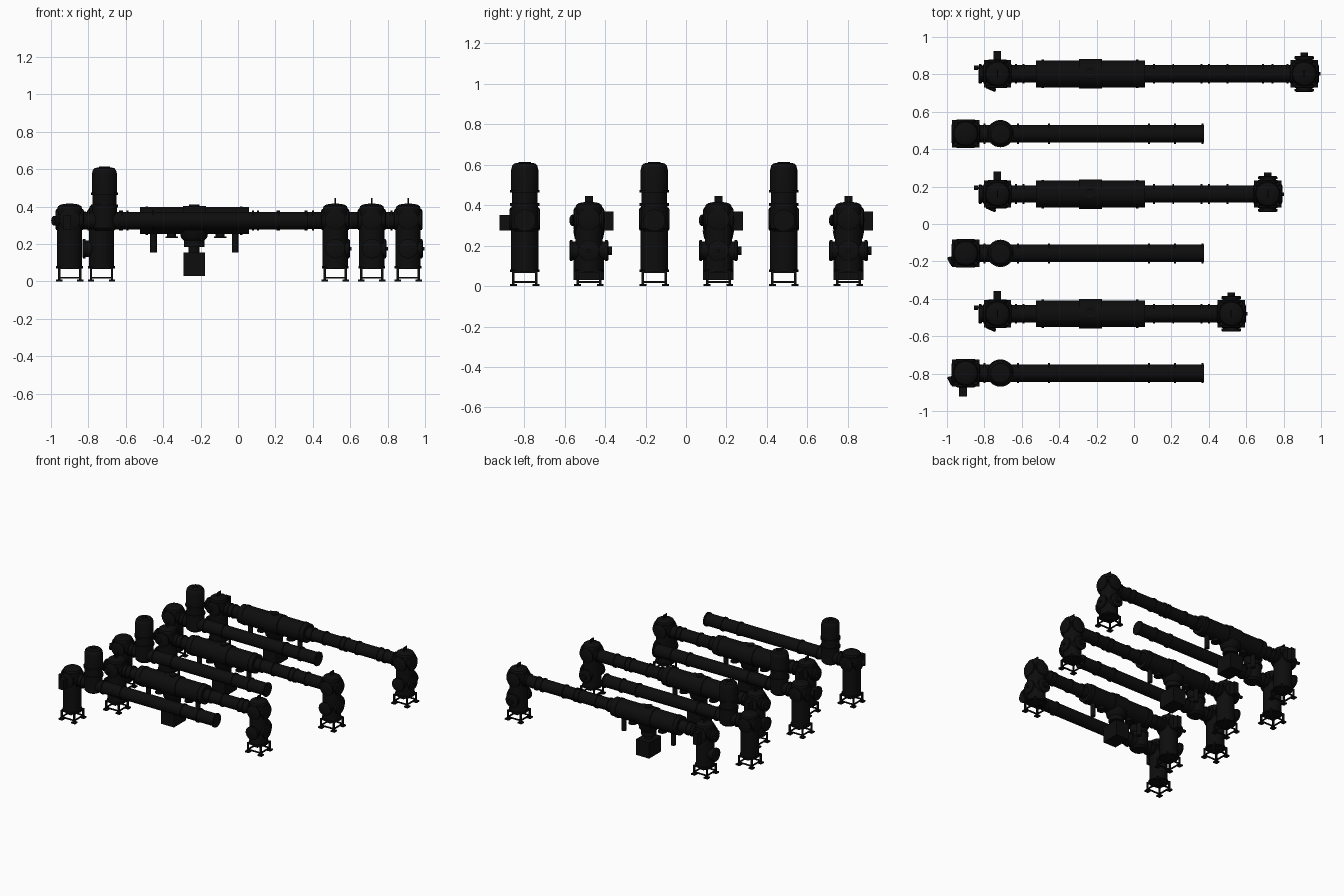
import bpy, bmesh, math
from mathutils import Vector

if "Cube" in bpy.data.objects:
    bpy.data.objects.remove(bpy.data.objects["Cube"])

black = bpy.data.materials.new("black_metal")
black.diffuse_color = (0.004, 0.004, 0.004, 1)
black.use_nodes = True
black.node_tree.nodes["Principled BSDF"].inputs["Base Color"].default_value = black.diffuse_color
ZT = 0.325  # height of the beam tube axis


def finish(name, bm):
    bmesh.ops.recalc_face_normals(bm, faces=bm.faces)
    me = bpy.data.meshes.new(name)
    bm.to_mesh(me)
    bm.free()
    me.shade_smooth()
    me.set_sharp_from_angle(angle=math.radians(35))
    me.materials.append(black)
    ob = bpy.data.objects.new(name, me)
    bpy.context.collection.objects.link(ob)
    return ob


def lathe(name, origin, axis, profile, n=32):
    """Revolve (distance, radius) pairs around an axis, closed at both ends."""
    bm = bmesh.new()
    q = Vector((0, 0, 1)).rotation_difference(Vector(axis).normalized())
    o = Vector(origin)
    rings = []
    for d, r in profile:
        rings.append([bm.verts.new(o + q @ Vector((r * math.cos(2 * math.pi * i / n),
                      r * math.sin(2 * math.pi * i / n), d))) for i in range(n)])
    for a, b in zip(rings, rings[1:]):
        for i in range(n):
            j = (i + 1) % n
            bm.faces.new((a[i], a[j], b[j], b[i]))
    bm.faces.new(rings[0])
    bm.faces.new(rings[-1])
    return finish(name, bm)


def boxes(name, items):
    """Several boxes (centre, size) joined into one object."""
    bm = bmesh.new()
    for c, s in items:
        vs = bmesh.ops.create_cube(bm, size=1)["verts"]
        bmesh.ops.scale(bm, vec=s, verts=vs)
        bmesh.ops.translate(bm, vec=c, verts=vs)
    return finish(name, bm)


def tube(name, y, x0, x1, r, flanges):
    """Beam tube along x with thin raised flanges."""
    prof = [(x0, r)]
    for f in flanges:
        prof += [(f - .005, r), (f - .005, r + .007), (f + .005, r + .007), (f + .005, r)]
    prof.append((x1, r))
    lathe(name, (0, y, ZT), (1, 0, 0), prof)


def port(name, x, y, z, axis, r, length):
    """Flanged nozzle leaving a chamber sideways, with a slightly domed cover."""
    lathe(name, (x, y, z), axis, [(0, r * .86), (length - .016, r * .86), (length - .016, r),
          (length - .004, r), (length, r * .85)])


def stand(x, y):
    """Four legged frame below a chamber."""
    items = []
    for sx in (-1, 1):
        for sy in (-1, 1):
            cx, cy = x + sx * .056, y + sy * .056
            items += [((cx, cy, .039), (.012, .012, .074)), ((cx, cy, .005), (.034, .034, .01))]
    for s in (-1, 1):
        for z in (.02, .07):
            items += [((x, y + s * .056, z), (.112, .009, .009)),
                      ((x + s * .056, y, z), (.009, .112, .009))]
    boxes("chamber_stand", items)


def chamber(x, y):
    """Upright vacuum tank with domed lid, stand and upper cross of ports."""
    stand(x, y)
    lathe("chamber_body", (x, y, 0), (0, 0, 1),
          [(.07, .072), (.082, .072), (.082, .067), (.375, .067), (.375, .07), (.388, .07),
           (.388, .067), (.402, .062), (.411, .048), (.415, .025), (.416, .005)])
    for ax in ((1, 0, 0), (-1, 0, 0), (0, 1, 0), (0, -1, 0)):
        port("upper_port", x, y, ZT + .005, ax, .055, .076)


def lower_port(x, y, axis, length=.095):
    port("lower_port", x, y, .175, axis, .052, length)


# Long rows: two chambers joined by a tube with a thick middle vessel
for y, xr in ((-.48, .52), (.16, .715), (.803, .91)):
    xl = -.73
    # left chamber
    chamber(xl, y)
    lower_port(xl, y, (-1, 0, 0), .102)
    port("left_upper_port", xl, y, ZT, (-1, 0, 0), .048, .1)
    port("angled_port", xl, y, ZT, (-.4, -.9, 0), .028, .095)
    lathe("side_pipe", (xl, y + .033, ZT), (-1, 0, 0),
          [(0, .006), (.105, .006), (.105, .012), (.126, .012)], 16)
    boxes("pump_plate", [((xl, y + .097, .322), (.04, .05, .095))])
    # right chamber
    chamber(xr, y)
    for ax in ((1, 0, 0), (0, 1, 0), (0, -1, 0)):
        lower_port(xr, y, ax, .078 if ax[0] else .096)
    lathe("gauge_x", (xr, y, .175), (1, 0, 0), [(.06, .009), (.088, .009)], 16)
    lathe("gauge_y", (xr, y, .175), (0, 1, 0), [(.08, .02), (.115, .02)], 16)
    for x in (xl, xr):
        boxes("lifting_lug", [((x, y, .427), (.006, .04, .036))])
    # tube
    tube("beam_tube", y, xl, xr, .046,
         [f for f in (-.63, -.59, .107, .21, .36, .40, .50, .69, .74, .82) if f < xr - .07])
    # thick vessel with stepped collars
    R = .072
    prof = [(-.525, .05), (-.525, R)]
    for a, b, h in ((-.495, -.48, .004), (-.295, -.17, .007), (.01, .025, .004)):
        prof += [(a, R), (a, R + h), (b, R + h), (b, R)]
    prof += [(.06, R), (.06, .05)]
    lathe("middle_vessel", (0, y, ZT), (1, 0, 0), prof, 40)
    lathe("top_cover", (-.235, y, .39), (0, 0, 1), [(0, .028), (.02, .028)], 24)
    # supports, stubs and the pump hanging below
    for x in (-.452, -.015):
        lathe("vessel_support", (x, y, .155), (0, 0, 1), [(0, .018), (.115, .018)], 20)
    for x in (-.355, -.095):
        lathe("vessel_stub", (x, y, .232), (0, 0, 1),
              [(0, .033), (.008, .033), (.008, .024), (.045, .024)], 24)
    lathe("pump_funnel", (-.235, y, 0), (0, 0, 1),
          [(.15, .03), (.185, .03), (.185, .055), (.22, .055), (.235, .07), (.275, .078)])
    boxes("hanging_pump", [((-.233, y, .0925), (.115, .15, .125))])

# Short rows: one chamber, a tall can over the tube, and a free tube end
for k, y in enumerate((-.797, -.157, .483)):
    x = -.9
    chamber(x, y)
    tube("open_beam_tube", y, x, .373, .047, [-.80, -.62, -.455, .08, .22, .366])
    lathe("tall_can", (-.714, y, 0), (0, 0, 1),
          [(.27, .05), (.285, .066), (.395, .066), (.395, .072), (.41, .072), (.41, .064),
           (.462, .064), (.462, .073), (.476, .073), (.476, .067), (.575, .067),
           (.595, .062), (.606, .052), (.61, .03)])
    boxes("can_lid_ribs", [((-.714, y, .609), (.06, .006, .01)), ((-.714, y, .609), (.006, .06, .01))])
    if k < 2:
        port("angled_port", x, y, ZT, (-.88, -.47, 0), .026, .1)
    if k == 0:
        boxes("end_plate", [((-.914, y - .095, .313), (.042, .06, .078))])
